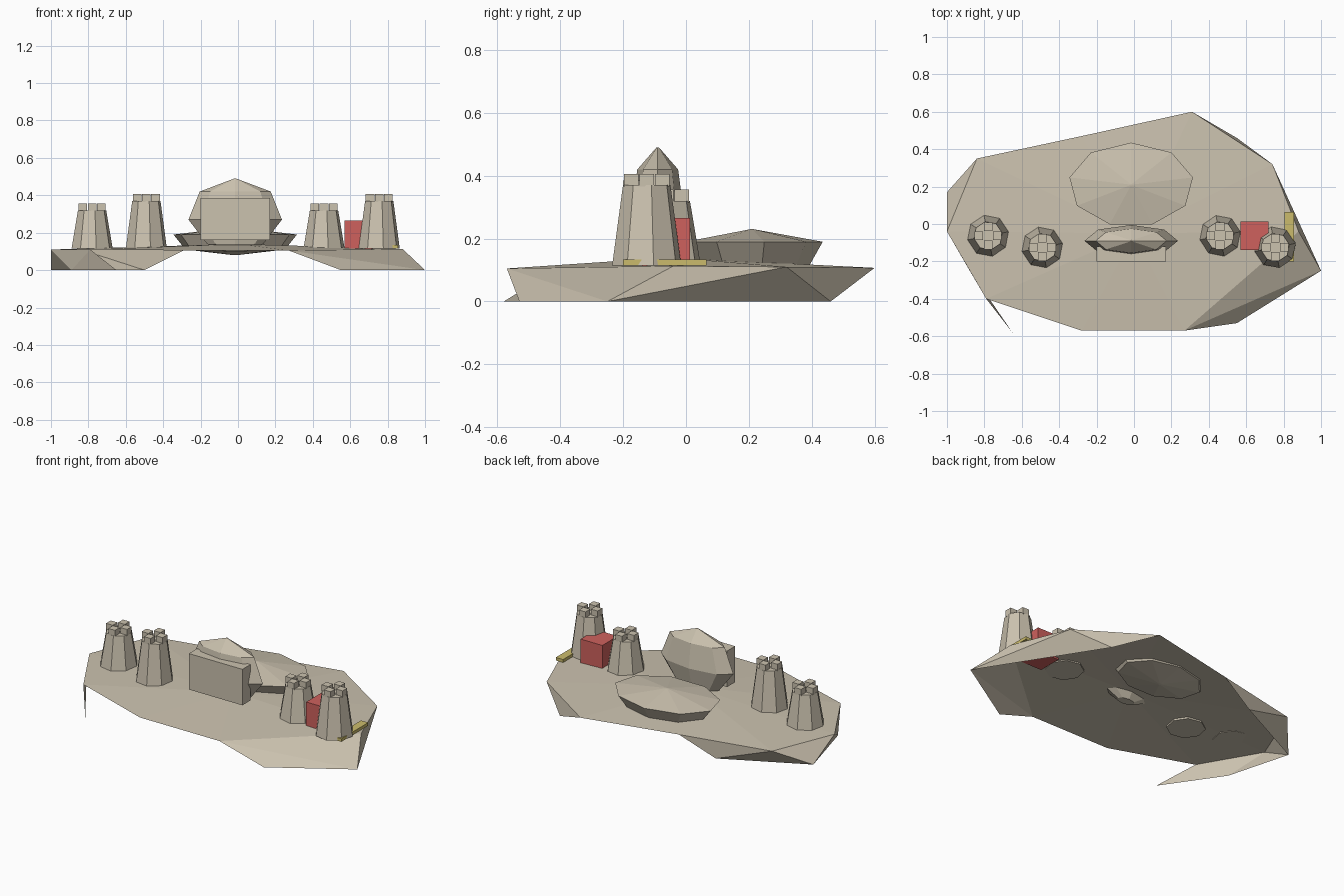
import bpy, math

if "Cube" in bpy.data.objects:
    bpy.data.objects.remove(bpy.data.objects["Cube"])

def mat(name, col):
    m = bpy.data.materials.new(name)
    m.diffuse_color = (*col, 1)
    m.use_nodes = True
    m.node_tree.nodes["Principled BSDF"].inputs["Base Color"].default_value = m.diffuse_color
    return m

SAND = mat("sand", (0.60, 0.54, 0.43))
RED = mat("red", (0.62, 0.12, 0.11))
YELLOW = mat("yellow", (0.60, 0.50, 0.15))

def mesh(name, verts, faces, m):
    me = bpy.data.meshes.new(name)
    me.from_pydata(verts, [], faces)
    me.materials.append(m)
    o = bpy.data.objects.new(name, me)
    bpy.context.collection.objects.link(o)
    return o

def rings(name, n, levels, cx, cy, phase=0.0, m=SAND):
    """Stack of n-sided elliptical rings (z, rx, ry), capped at both ends."""
    v, f = [], []
    for z, rx, ry in levels:
        for i in range(n):
            a = 2 * math.pi * (i + phase) / n
            v.append((cx + rx * math.cos(a), cy + ry * math.sin(a), z))
    for k in range(len(levels) - 1):
        for i in range(n):
            j = (i + 1) % n
            f.append((k * n + i, k * n + j, k * n + n + j, k * n + n + i))
    f.append(tuple(reversed(range(n))))
    f.append(tuple(range(len(v) - n, len(v))))
    return mesh(name, v, f, m)

def box(name, lo, hi, m=SAND):
    v = [(x, y, z) for z in (lo[2], hi[2])
         for x, y in ((lo[0], lo[1]), (hi[0], lo[1]), (hi[0], hi[1]), (lo[0], hi[1]))]
    f = [(3, 2, 1, 0), (4, 5, 6, 7), (0, 1, 5, 4), (1, 2, 6, 5), (2, 3, 7, 6), (3, 0, 4, 7)]
    return mesh(name, v, f, m)

# Sand sheet: open top surface with skirts folded down at both ends
top = [(-1, -.04, .11), (-.79, -.40, .11), (-.28, -.57, .105), (.27, -.57, .105),
       (.88, -.04, .113), (.74, .32, .11), (.31, .60, .107), (-.28, .47, .11),
       (-.84, .35, .11), (0, -.05, .14)]
low = [(-.65, -.58, 0), (-.89, -.23, 0), (-1, .17, 0), (-.50, .42, 0),   # left skirt 10-13
       (.55, -.53, 0), (1, -.25, 0), (.55, .46, 0)]                       # right skirt 14-16
faces = [(9, i, (i + 1) % 9) for i in range(9)]
faces += [(1, 11, 10), (0, 11, 1), (0, 12, 11), (0, 8, 12), (8, 13, 12), (8, 7, 13),
          (3, 14, 15), (3, 15, 4), (4, 15, 5), (5, 15, 16), (5, 16, 6)]
mesh("sand_base", top + low, faces, SAND)

# Flat mound at the back
rings("back_mound", 9, [(.08, .01, .01), (.11, .27, .18), (.19, .335, .225), (.23, .005, .005)],
      -.015, .21, .25)

# Upright faceted rock with a slab on its front
rings("center_rock", 8, [(.10, .06, .03), (.14, .15, .055), (.27, .25, .085),
                         (.42, .19, .065), (.49, .004, .004)], -.015, -.09)
box("rock_slab", (-.20, -.20, .16), (.17, -.12, .385))

# Four towers with merlons
for n, (x, y, z) in enumerate([(-.78, -.063, .32), (-.49, -.125, .37),
                               (.46, -.063, .32), (.755, -.125, .37)], 1):
    rings(f"tower_{n}", 8, [(.115, .112, .112), (z, .077, .077)], x, y, .25)
    for k in range(4):
        a = k * math.pi / 2
        mx, my, h = x + .049 * math.cos(a), y + .049 * math.sin(a), .023
        box(f"tower_{n}_merlon_{k + 1}", (mx - h, my - h, z - .005), (mx + h, my + h, z + .036))

# Red bucket block and yellow stick
box("red_block", (.57, -.14, .11), (.72, .013, .265), RED)
box("yellow_stick", (.805, -.20, .115), (.855, .065, .134), YELLOW)
